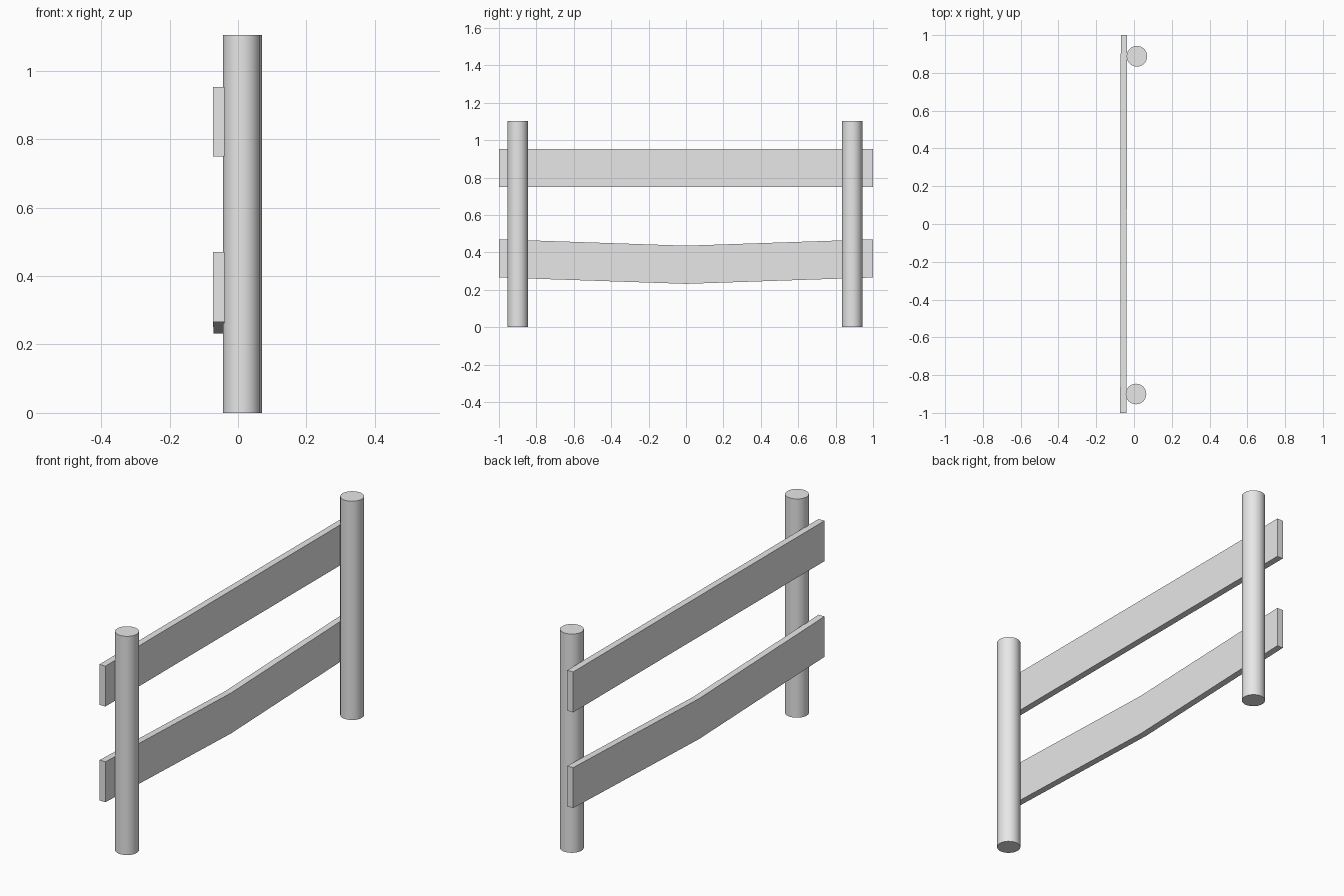
import bpy
import bmesh

cube = bpy.data.objects.get("Cube")
if cube:
    bpy.data.objects.remove(cube, do_unlink=True)

grey = bpy.data.materials.new("light_grey")
grey.use_nodes = True
COLOUR = (0.8, 0.8, 0.8, 1)
grey.diffuse_color = COLOUR
grey.node_tree.nodes["Principled BSDF"].inputs["Base Color"].default_value = COLOUR

POST_HEIGHT = 1.104
RAIL_HEIGHT = 0.204
RAIL_THICKNESS = 0.033


def post(name, x, y):
    """Round upright standing on the ground."""
    bpy.ops.mesh.primitive_cylinder_add(
        vertices=32, radius=0.0545, depth=POST_HEIGHT,
        location=(x, y, POST_HEIGHT / 2))
    obj = bpy.context.object
    obj.name = name
    obj.data.materials.append(grey)
    bpy.ops.object.shade_smooth_by_angle()


def rail(name, bottom, sag):
    """Plank along y, turned very slightly, whose middle drops by sag."""
    bm = bmesh.new()
    rings = []
    for y, x, drop in ((-1, -0.073, 0), (0, -0.0715, sag), (1, -0.07, 0)):
        z = bottom - drop
        corners = ((x, z), (x + RAIL_THICKNESS, z),
                   (x + RAIL_THICKNESS, z + RAIL_HEIGHT), (x, z + RAIL_HEIGHT))
        rings.append([bm.verts.new((cx, y, cz)) for cx, cz in corners])
    for a, b in zip(rings, rings[1:]):
        for i in range(4):
            j = (i + 1) % 4
            bm.faces.new((a[i], a[j], b[j], b[i]))
    bm.faces.new(rings[0])
    bm.faces.new(rings[-1])
    bmesh.ops.recalc_face_normals(bm, faces=bm.faces)
    mesh = bpy.data.meshes.new(name)
    bm.to_mesh(mesh)
    bm.free()
    mesh.materials.append(grey)
    bpy.context.collection.objects.link(bpy.data.objects.new(name, mesh))


# Uprights
post("front_post", 0.0105, -0.90)
post("back_post", 0.0155, 0.888)

# Planks: straight above, sagging below
rail("upper_rail", 0.749, 0)
rail("lower_rail", 0.266, 0.034)
